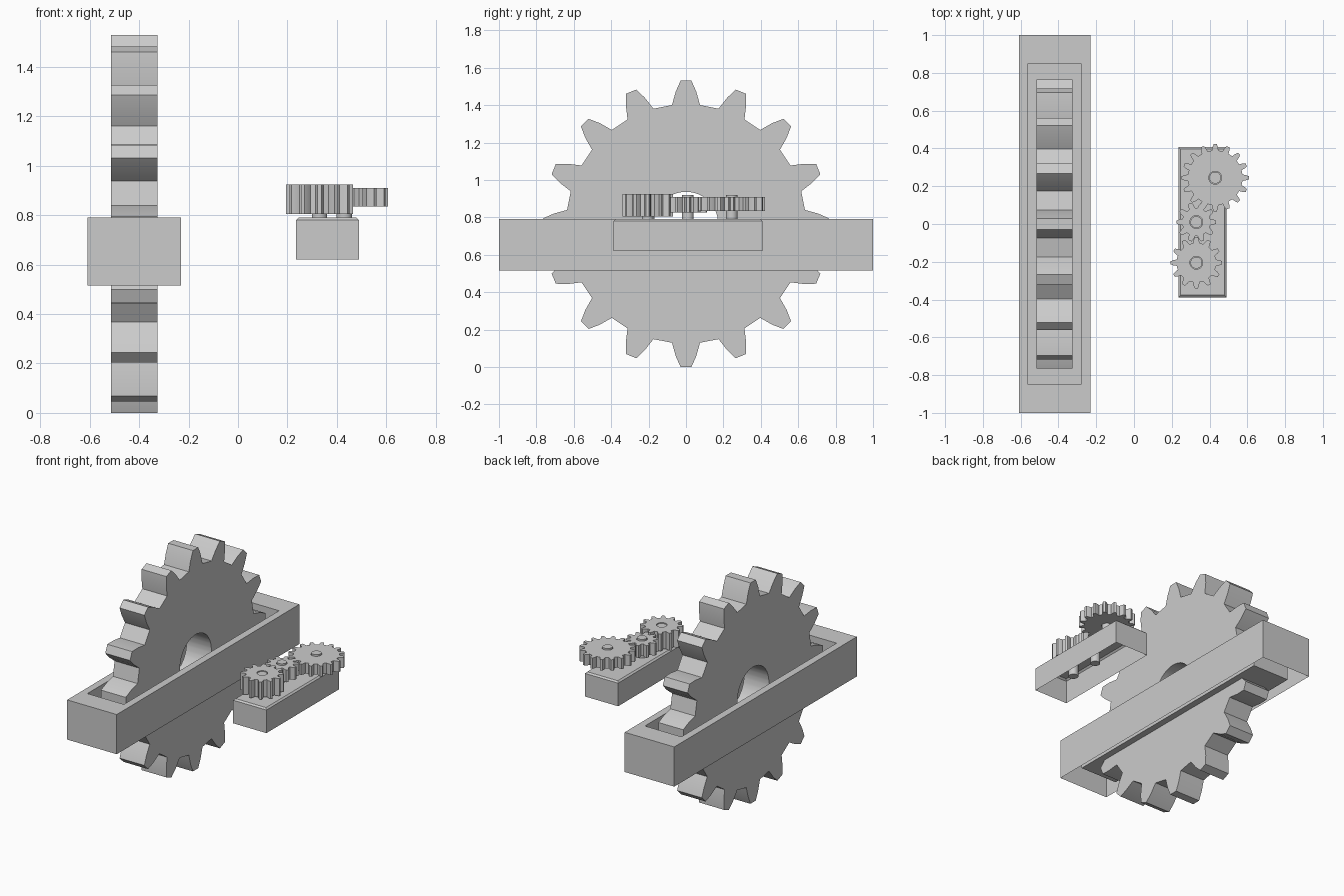
import bpy, bmesh
from math import sin, cos, pi, radians

if "Cube" in bpy.data.objects:
    bpy.data.objects.remove(bpy.data.objects["Cube"])


def make_object(name, bm, smooth=False):
    bmesh.ops.recalc_face_normals(bm, faces=bm.faces[:])
    mesh = bpy.data.meshes.new(name)
    bm.to_mesh(mesh)
    bm.free()
    ob = bpy.data.objects.new(name, mesh)
    bpy.context.collection.objects.link(ob)
    if smooth:
        bpy.ops.object.select_all(action='DESELECT')
        ob.select_set(True)
        bpy.context.view_layer.objects.active = ob
        bpy.ops.object.shade_smooth_by_angle(angle=radians(20))
    return ob


def gear(name, center, teeth, tip, root, bore, widths, depth, phase=0.0):
    """Spur gear about z; widths = half widths at root, mid tooth and tip."""
    mid = root + (tip - root) * 0.55
    wb, wm, wt = widths
    tooth = [(root, -wb), (mid, -wm), (tip, -wt), (tip, wt), (mid, wm), (root, wb)]
    bm = bmesh.new()
    rings = []
    for i in range(teeth):
        a0 = phase + 2 * pi * i / teeth
        for r, w in tooth:
            a = a0 + w / r
            rings.append([bm.verts.new((q * cos(a), q * sin(a), z)) for q, z in
                          ((r, -depth / 2), (r, depth / 2), (bore, depth / 2), (bore, -depth / 2))])
    n = len(rings)
    for i in range(n):
        p, q = rings[i], rings[(i + 1) % n]
        for k in range(4):
            m = (k + 1) % 4
            bm.faces.new((p[k], q[k], q[m], p[m]))
    ob = make_object(name, bm, True)
    ob.location = center
    return ob


def stepped_shell(name, levels):
    """Open-bottomed box: rectangles (x0, x1, y0, y1, z) joined in order, last one capped."""
    bm = bmesh.new()
    loops = [[bm.verts.new(c) for c in ((x0, y0, z), (x1, y0, z), (x1, y1, z), (x0, y1, z))]
             for x0, x1, y0, y1, z in levels]
    for a, b in zip(loops, loops[1:]):
        for k in range(4):
            m = (k + 1) % 4
            bm.faces.new((a[k], a[m], b[m], b[k]))
    bm.faces.new(loops[-1])
    return make_object(name, bm)


# Large wheel, standing upright with its axis along x
wheel = gear("large_gear", (-0.42, 0, 0.765), 16, 0.766, 0.64, 0.172,
             (0.075, 0.055, 0.029), 0.19)
wheel.rotation_euler = (0, pi / 2, 0)

# Long frame with a pocket around the wheel, open underneath
stepped_shell("wheel_frame", [
    (-0.61, -0.23, -1.0, 1.0, 0.515),
    (-0.61, -0.23, -1.0, 1.0, 0.79),
    (-0.56, -0.28, -0.85, 0.85, 0.79),
    (-0.56, -0.28, -0.85, 0.85, 0.54)])

# Small base with a chamfered top edge, open underneath
stepped_shell("small_base", [
    (0.235, 0.49, -0.388, 0.408, 0.62),
    (0.235, 0.49, -0.388, 0.408, 0.78),
    (0.246, 0.479, -0.377, 0.397, 0.79)])

# Train of three small gears, each on a pin
train = [
    ("back", 0.43, 0.245, 16, 0.178, 0.145, 0.835, 0.91, pi / 2),
    ("middle", 0.33, 0.01, 10, 0.105, 0.075, 0.825, 0.91, 0),
    ("front", 0.33, -0.205, 12, 0.136, 0.105, 0.805, 0.925, 0)]
for label, x, y, teeth, tip, root, z0, z1, phase in train:
    gear(label + "_gear", (x, y, (z0 + z1) / 2), teeth, tip, root, 0.034,
         (0.017, 0.014, 0.008), z1 - z0, phase)
    bm = bmesh.new()
    bmesh.ops.create_cone(bm, cap_ends=True, segments=32, radius1=0.031,
                          radius2=0.031, depth=0.22)
    make_object(label + "_pin", bm, True).location = (x, y, 0.81)
